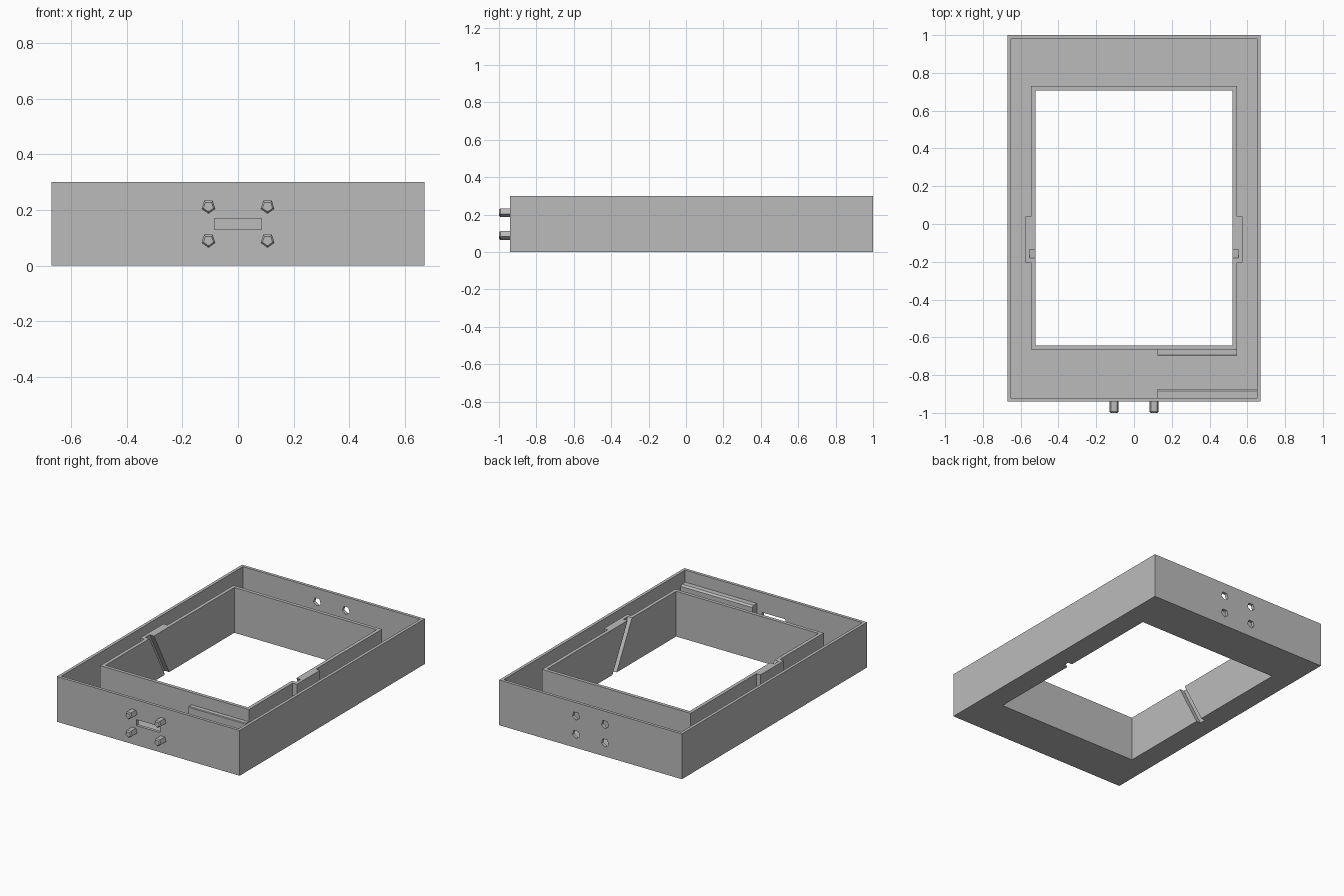
import bpy, bmesh
from math import sin, cos, tau
from mathutils import Vector

cube = bpy.data.objects.get("Cube")
if cube:
    bpy.data.objects.remove(cube)

grey = bpy.data.materials.new("matte_grey")
grey.use_nodes = True
GREY = (0.5, 0.5, 0.5, 1)
grey.diffuse_color = GREY
grey.node_tree.nodes["Principled BSDF"].inputs["Base Color"].default_value = GREY


def to_object(name, bm):
    bmesh.ops.recalc_face_normals(bm, faces=bm.faces)
    mesh = bpy.data.meshes.new(name)
    bm.to_mesh(mesh)
    bm.free()
    mesh.materials.append(grey)
    obj = bpy.data.objects.new(name, mesh)
    bpy.context.scene.collection.objects.link(obj)
    return obj


def box(name, x, y, z):
    bm = bmesh.new()
    bmesh.ops.create_cube(bm, size=1)
    for v in bm.verts:
        v.co = Vector(s[0] if c < 0 else s[1] for s, c in zip((x, y, z), v.co))
    return to_object(name, bm)


def prism_x(name, profile, x0, x1):
    """Extrude a (y, z) profile along x."""
    bm = bmesh.new()
    face = bm.faces.new([bm.verts.new((x0, y, z)) for y, z in profile])
    ext = bmesh.ops.extrude_face_region(bm, geom=[face])
    verts = [g for g in ext["geom"] if isinstance(g, bmesh.types.BMVert)]
    bmesh.ops.translate(bm, verts=verts, vec=(x1 - x0, 0, 0))
    return to_object(name, bm)


def pentagon_rod(name, cx, cz, stations):
    """Five-sided rod along y, point down, through (y, radius) stations."""
    bm = bmesh.new()
    rings = [[bm.verts.new((cx + r * sin(tau * i / 5), y, cz - r * cos(tau * i / 5)))
              for i in range(5)] for y, r in stations]
    for a, b in zip(rings, rings[1:]):
        for i in range(5):
            j = (i + 1) % 5
            bm.faces.new((a[i], a[j], b[j], b[i]))
    bm.faces.new(rings[0])
    bm.faces.new(rings[-1])
    return to_object(name, bm)


def combine(target, tool, operation):
    mod = target.modifiers.new(operation.lower(), "BOOLEAN")
    mod.object, mod.operation, mod.solver = tool, operation, "EXACT"
    bpy.context.view_layer.objects.active = target
    bpy.ops.object.modifier_apply(modifier=mod.name)
    bpy.data.objects.remove(tool)


W, FRONT, BACK, H, T = 0.67, -0.94, 1.0, 0.30, 0.02
FLOOR = 0.02

# Outer tray with a hollow channel
frame = box("frame_tray", (-W, W), (FRONT, BACK), (0, H))
combine(frame, box("channel", (-W + T, W - T), (FRONT + T, BACK - T), (FLOOR, H + 0.1)), "DIFFERENCE")

# Inner wall block with thickened bosses on both sides
combine(frame, box("inner_wall", (-0.545, 0.545), (-0.665, 0.73), (0.01, H)), "UNION")
for s in (-1, 1):
    combine(frame, box("side_boss", sorted((s * 0.5, s * 0.575)), (-0.205, 0.04), (0.01, H)), "UNION")

# Support ledges in the front channel, with slightly bevelled edges
RAIL = 0.22
outer = [(-0.93, 0.01), (-0.873, 0.01), (-0.873, RAIL - 0.01), (-0.885, RAIL), (-0.93, RAIL)]
inner = [(-0.65, 0.01), (-0.697, 0.01), (-0.697, RAIL - 0.004), (-0.693, RAIL), (-0.65, RAIL)]
combine(frame, prism_x("outer_ledge", outer, 0.125, 0.66), "UNION")
combine(frame, prism_x("inner_ledge", inner, 0.125, 0.545), "UNION")

# Central opening
combine(frame, box("opening", (-0.522, 0.522), (-0.642, 0.707), (-0.1, H + 0.1)), "DIFFERENCE")

# Slanted grooves inside both side walls
groove = [(-0.196, 0.33), (-0.151, 0.33), (0.041, -0.03), (-0.004, -0.03)]
for s in (-1, 1):
    combine(frame, prism_x("groove", groove, s * 0.50, s * 0.553), "DIFFERENCE")

# Slot in the front wall
combine(frame, box("front_slot", (-0.085, 0.085), (-1.0, -0.9), (0.13, 0.17)), "DIFFERENCE")

# Five-sided pegs on the front and matching holes through the back wall
for x in (-0.106, 0.106):
    for z in (0.09, 0.212):
        combine(frame, pentagon_rod("hole", x, z, [(0.95, 0.028), (1.05, 0.028)]), "DIFFERENCE")
        side = "left" if x > 0 else "right"
        level = "upper" if z > 0.15 else "lower"
        pentagon_rod(f"{level}_{side}_peg", x, z,
                     [(FRONT + 0.01, 0.026), (-0.992, 0.026), (-1.0, 0.019)])
